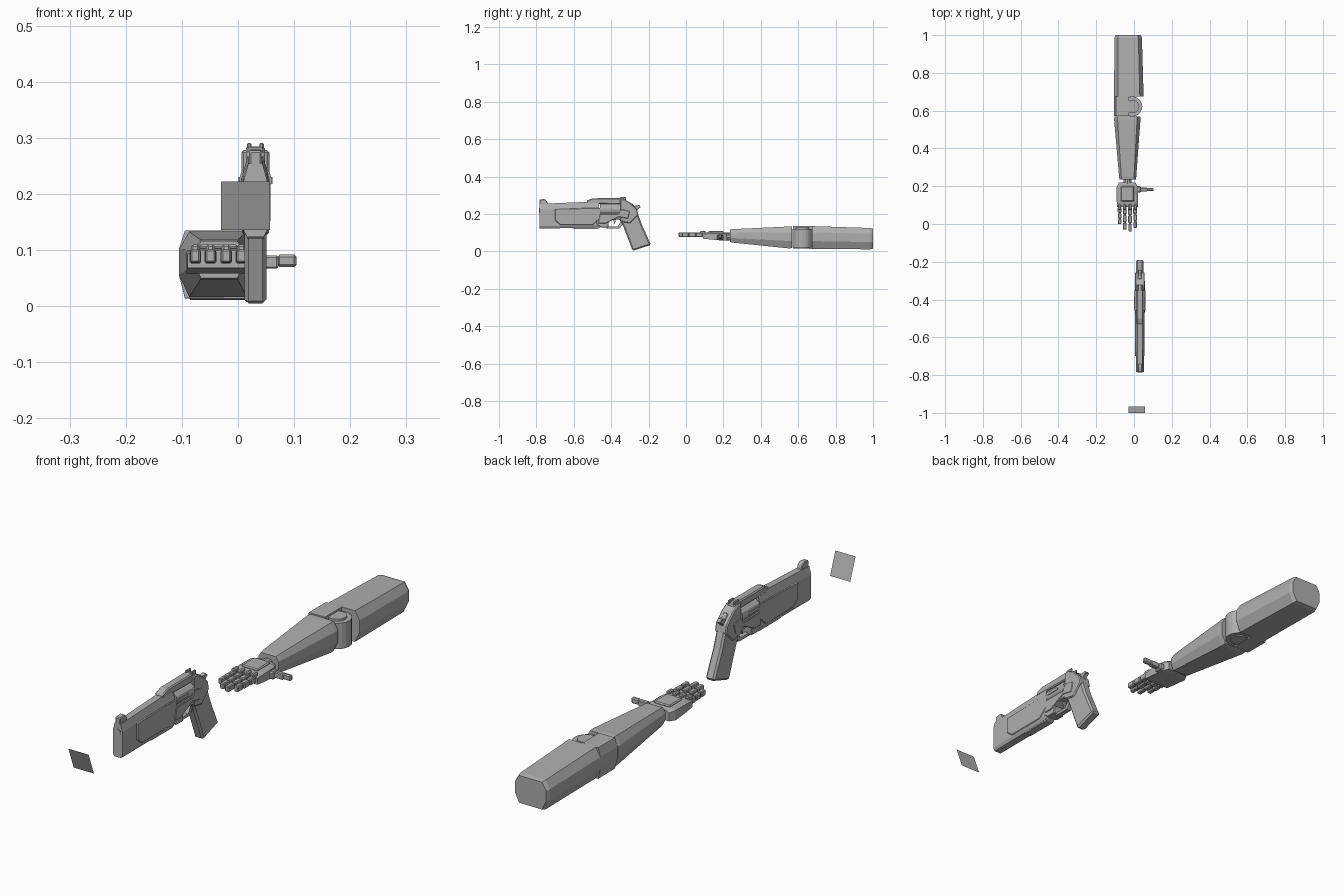
import bpy, bmesh, math
from mathutils import Matrix

grey = bpy.data.materials.new("plain grey")
grey.diffuse_color = (0.43, 0.43, 0.43, 1)


def finish(name, bm, bevel=0):
    bmesh.ops.recalc_face_normals(bm, faces=bm.faces)
    me = bpy.data.meshes.new(name)
    bm.to_mesh(me)
    bm.free()
    me.materials.append(grey)
    ob = bpy.data.objects.new(name, me)
    bpy.context.collection.objects.link(ob)
    if bevel:
        mod = ob.modifiers.new("chamfer", 'BEVEL')
        mod.width = bevel
        mod.segments = 1
        mod.limit_method = 'ANGLE'
    return ob


def loft(name, rings, bevel=0):
    """Skin matching rings of 3D points and cap both ends."""
    bm = bmesh.new()
    vs = [[bm.verts.new(p) for p in r] for r in rings]
    n = len(vs[0])
    for a, b in zip(vs, vs[1:]):
        for i in range(n):
            bm.faces.new((a[i], a[(i + 1) % n], b[(i + 1) % n], b[i]))
    bm.faces.new(vs[0])
    bm.faces.new(vs[-1][::-1])
    return finish(name, bm, bevel)


def prism(name, profile, half, bevel=0, cx=0.031):
    """Side profile of (y, z) points given a thickness along x."""
    return loft(name, [[(cx + s * half, y, z) for y, z in profile] for s in (-1, 1)], bevel)


def box(name, x0, x1, y0, y1, z0, z1, bevel=0):
    return prism(name, [(y0, z0), (y1, z0), (y1, z1), (y0, z1)], (x1 - x0) / 2, bevel, (x0 + x1) / 2)


def cylinder(name, loc, r, length, axis, sides):
    bm = bmesh.new()
    rot = Matrix.Rotation(math.pi / 2, 4, axis) if axis != 'Z' else Matrix()
    bmesh.ops.create_cone(bm, cap_ends=True, segments=sides, radius1=r, radius2=r,
                          depth=length, matrix=Matrix.Translation(loc) @ rot)
    return finish(name, bm)


def arm_ring(y, x0, x1, z0, z1, right=1.0):
    """Eight-sided limb section; right=0 leaves the +x side square."""
    w, h = (x1 - x0) * 0.13, z1 - z0
    r = w * right
    t, b = h * 0.27, h * 0.34
    return [(x0 + w, y, z0), (x1 - r, y, z0), (x1, y, z0 + b * right), (x1, y, z1 - t * right),
            (x1 - r, y, z1), (x0 + w, y, z1), (x0, y, z1 - t), (x0, y, z0 + b)]


# Upper arm, its inner elbow flank and the elbow joint
loft("upper_arm", [arm_ring(0.675, -0.105, 0.051, 0.014, 0.135),
                   arm_ring(0.985, -0.104, 0.042, 0.011, 0.125),
                   arm_ring(1.0, -0.098, 0.036, 0.015, 0.121)])
loft("elbow_flank", [arm_ring(0.572, -0.105, -0.026, 0.015, 0.135, 0),
                     arm_ring(0.676, -0.105, -0.026, 0.014, 0.135, 0)])
cylinder("elbow_joint", (-0.009, 0.622, 0.07), 0.053, 0.1, 'Z', 20)
cylinder("elbow_cap", (-0.009, 0.622, 0.072), 0.035, 0.112, 'Z', 16)

# Forearm and wrist
loft("forearm", [arm_ring(0.235, -0.077, 0.01, 0.05, 0.116),
                 arm_ring(0.25, -0.079, 0.012, 0.047, 0.119),
                 arm_ring(0.55, -0.105, 0.034, 0.016, 0.133),
                 arm_ring(0.568, -0.104, 0.033, 0.018, 0.132)])
cylinder("wrist", (-0.034, 0.222, 0.08), 0.022, 0.05, 'X', 10)
box("wrist_link", -0.05, -0.018, 0.19, 0.25, 0.06, 0.1, 0.005)

# Palm with back plate
loft("palm", [[(x0, y, z0), (x1, y, z0), (x1, y, z1 - 0.008), (x1 - 0.012, y, z1),
               (x0 + 0.012, y, z1), (x0, y, z1 - 0.008)]
              for y, x0, x1, z0, z1 in ((0.09, -0.09, 0.02, 0.068, 0.1),
                                        (0.13, -0.092, 0.022, 0.064, 0.104),
                                        (0.195, -0.092, 0.02, 0.058, 0.104),
                                        (0.22, -0.08, 0.008, 0.06, 0.1))])
box("hand_back_plate", -0.07, 0.0, 0.12, 0.2, 0.1, 0.11, 0.004)

# Fingers: knuckle and three segments each
for i, (cx, tip) in enumerate(((-0.076, -0.005), (-0.049, -0.034), (-0.021, -0.043), (0.006, -0.025))):
    box(f"knuckle_{i}", cx - 0.008, cx + 0.008, 0.075, 0.105, 0.076, 0.11, 0.004)
    step = (0.088 - tip) / 3
    for k in range(3):
        y1 = 0.088 - k * step
        h = 0.0105 - k * 0.0008
        box(f"finger_{i}_segment_{k}", cx - h, cx + h, y1 - step + 0.004, y1,
            0.076 + 0.001 * k, 0.1 + 0.0005 * k, 0.003)
    box(f"finger_{i}_core", cx - 0.006, cx + 0.006, tip + 0.01, 0.09, 0.08, 0.096)

# Thumb pointing sideways
box("thumb_base", 0.005, 0.036, 0.166, 0.2, 0.06, 0.09, 0.005)
box("thumb_middle", 0.034, 0.072, 0.173, 0.192, 0.067, 0.09, 0.003)
box("thumb_tip", 0.07, 0.104, 0.174, 0.19, 0.07, 0.092, 0.004)

# Barrel shroud: tall block with sloped shoulders
CX = 0.031


def barrel_ring(y, w, z0, z1):
    half = [(w * 0.7, z0), (w, z0 + 0.012), (w, z1 - 0.03), (w * 0.6, z1)]
    return [(CX + x, y, z) for x, z in half] + [(CX - x, y, z) for x, z in reversed(half)]


loft("barrel_shroud", [barrel_ring(-0.784, 0.021, 0.123, 0.254),
                       barrel_ring(-0.5, 0.023, 0.125, 0.266),
                       barrel_ring(-0.465, 0.023, 0.13, 0.266)])
prism("barrel_side_panel", [(-0.7, 0.165), (-0.67, 0.14), (-0.5, 0.14), (-0.455, 0.18),
                            (-0.455, 0.232), (-0.52, 0.232), (-0.7, 0.228)], 0.0255, 0.003)
cylinder("muzzle", (CX, -0.782, 0.22), 0.013, 0.008, 'X', 12)
prism("front_sight", [(-0.784, 0.25), (-0.74, 0.25), (-0.742, 0.268), (-0.755, 0.28), (-0.784, 0.277)],
      0.011, 0.003)
prism("under_rail", [(-0.62, 0.13), (-0.6, 0.121), (-0.47, 0.121), (-0.44, 0.14), (-0.62, 0.14)], 0.015)

# Frame surrounding the revolving drum
prism("lower_frame", [(-0.48, 0.145), (-0.455, 0.128), (-0.415, 0.128), (-0.412, 0.17), (-0.36, 0.17),
                      (-0.31, 0.15), (-0.3, 0.205), (-0.48, 0.205)], 0.024, 0.003)
prism("top_strap", [(-0.53, 0.255), (-0.32, 0.252), (-0.32, 0.278), (-0.35, 0.285),
                    (-0.5, 0.284), (-0.53, 0.272)], 0.017, 0.004)
cylinder("drum", (CX, -0.405, 0.224), 0.0295, 0.108, 'X', 12)
for s in (-1, 1):
    prism("drum_flute_" + ("left" if s < 0 else "right"),
          [(-0.45, 0.218), (-0.39, 0.218), (-0.385, 0.224), (-0.39, 0.23), (-0.45, 0.23)],
          0.002, 0, CX + s * 0.0285)
prism("rear_frame", [(-0.352, 0.16), (-0.3, 0.15), (-0.255, 0.195), (-0.262, 0.225), (-0.3, 0.262),
                     (-0.33, 0.278), (-0.352, 0.278)], 0.025, 0.004)
prism("frame_side_plate", [(-0.47, 0.15), (-0.43, 0.15), (-0.36, 0.185), (-0.31, 0.175), (-0.3, 0.215),
                           (-0.345, 0.225), (-0.36, 0.2), (-0.46, 0.2)], 0.027, 0.002)

# Twin rear sights, hammer
for s in (-1, 1):
    box("rear_sight_" + ("left" if s < 0 else "right"), CX + s * 0.011 - 0.004, CX + s * 0.011 + 0.004,
        -0.352, -0.322, 0.27, 0.291, 0.002)
prism("hammer", [(-0.305, 0.235), (-0.27, 0.205), (-0.258, 0.225), (-0.242, 0.238), (-0.25, 0.248),
                 (-0.275, 0.243), (-0.29, 0.258)], 0.009, 0.002)

# Trigger and its guard
prism("trigger_guard", [(-0.425, 0.123), (-0.355, 0.123), (-0.335, 0.15), (-0.345, 0.165),
                        (-0.365, 0.134), (-0.425, 0.134)], 0.01)
prism("trigger", [(-0.392, 0.175), (-0.378, 0.175), (-0.378, 0.155), (-0.388, 0.14), (-0.385, 0.158)], 0.004)

# Slanted grip
prism("grip", [(-0.35, 0.165), (-0.336, 0.135), (-0.285, 0.003), (-0.187, 0.035), (-0.235, 0.14),
               (-0.258, 0.205), (-0.3, 0.215)], 0.0195, 0.007)

# Tilted square card ahead of the muzzle
bm = bmesh.new()
bm.faces.new([bm.verts.new(p) for p in ((-0.03, -0.967, 0.136), (0.057, -0.967, 0.136),
                                        (0.057, -1.0, 0.222), (-0.03, -1.0, 0.222))])
finish("square_card", bm)
